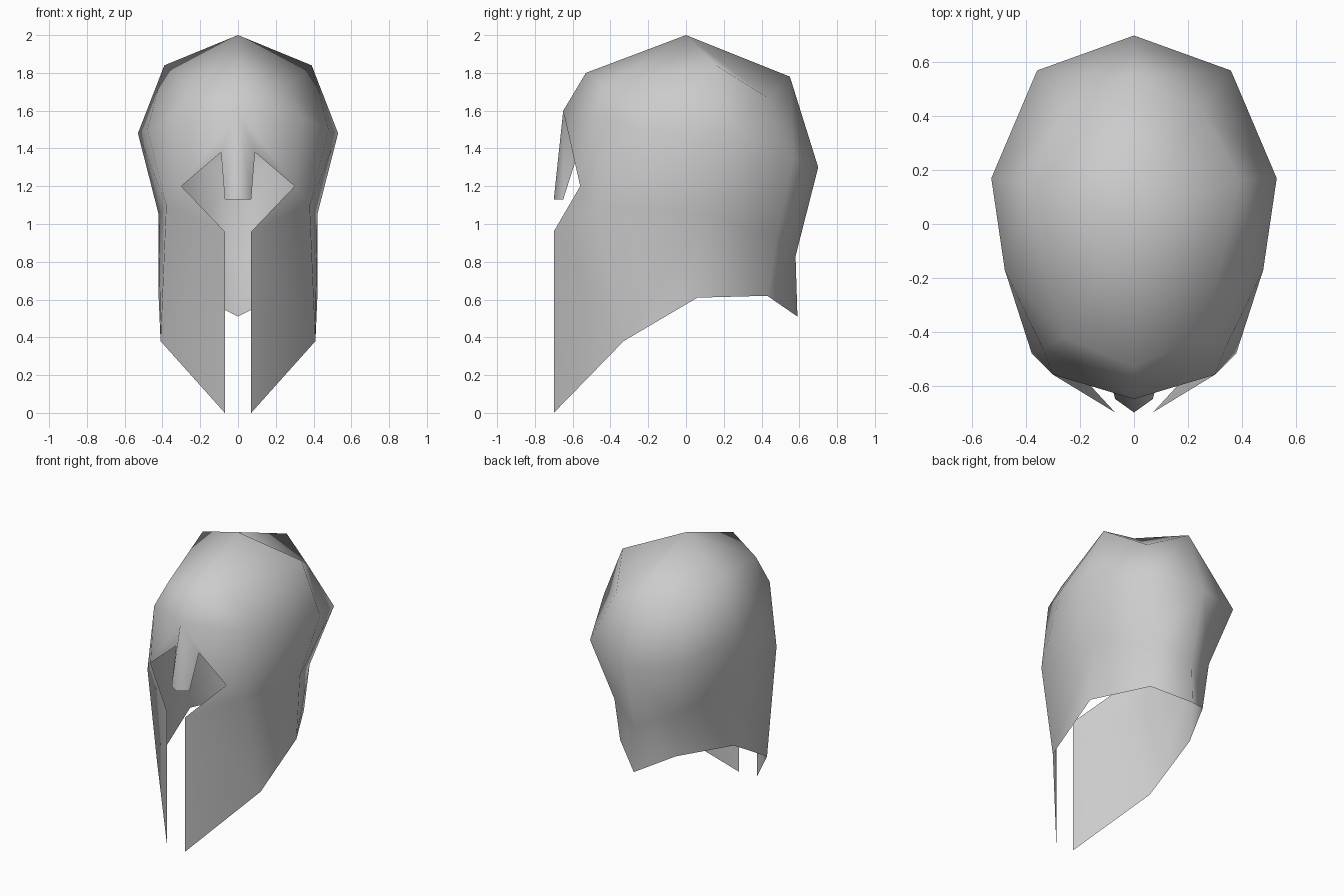
import bpy
import bmesh
from mathutils import Vector

if "Cube" in bpy.data.objects:
    bpy.data.objects.remove(bpy.data.objects["Cube"], do_unlink=True)


def make_material(name, color):
    material = bpy.data.materials.new(name)
    material.use_nodes = True
    material.diffuse_color = color
    shader = material.node_tree.nodes["Principled BSDF"]
    shader.inputs["Base Color"].default_value = color
    shader.inputs["Roughness"].default_value = 0.5
    return material


helmet_metal = make_material("plain grey metal", (0.6, 0.6, 0.6, 1))
bm = bmesh.new()


def point(x, y, z):
    return bm.verts.new((x, y, z))


def column(*coordinates):
    return [point(*c) for c in coordinates]


def bridge(first, second):
    """Join two vertical columns with a strip of quads."""
    for i in range(len(first) - 1):
        bm.faces.new((first[i], second[i], second[i + 1], first[i + 1]))


# Bowl and neck guard: vertical columns, each from crown to lower rim
back = column((0, .55, 1.78), (0, .7, 1.3), (0, .58, .83), (0, .59, .51))
rear = column((.25, .43, 1.67), (.36, .57, 1.35), (.23, .48, .93), (.22, .43, .62))
side = column((.39, .16, 1.84), (.53, .17, 1.48), (.42, .1, 1.05), (.42, .06, .61))
temple = column((.26, -.42, 1.73), (.48, -.17, 1.5), (.38, -.48, 1.1), (.41, -.33, .38))
for left, right in ((back, rear), (rear, side), (side, temple)):
    bridge(left, right)

# Crown closing the top of the columns
apex = point(0, 0, 2)
forehead = point(0, -.53, 1.8)
bm.faces.new((apex, back[0], rear[0], side[0]))
bm.faces.new((apex, side[0], temple[0], forehead))

# Brow above the eye opening
brow_middle = point(0, -.65, 1.6)
brow_side = point(.34, -.46, 1.56)
eye_inner = point(.09, -.57, 1.38)
eye_outer = point(.3, -.56, 1.2)
bm.faces.new((forehead, temple[0], brow_side, brow_middle))
bm.faces.new((temple[0], temple[1], brow_side))
bm.faces.new((brow_middle, brow_side, eye_outer, eye_inner))
bm.faces.new((brow_side, temple[1], temple[2], eye_outer))

# Nose guard
nose_edge = point(.07, -.65, 1.13)
nose_tip = point(0, -.7, 1.13)
bm.faces.new((brow_middle, eye_inner, nose_edge, nose_tip))

# Cheek guard
cheek_top = point(.07, -.7, .96)
cheek_tip = point(.07, -.7, 0)
bm.faces.new((cheek_top, eye_outer, temple[2]))
bm.faces.new((cheek_top, temple[2], temple[3], cheek_tip))

# Turn the sheet outwards
bmesh.ops.recalc_face_normals(bm, faces=bm.faces)
bm.normal_update()
if apex.normal.dot(Vector((0, 0, 1))) < 0:
    bmesh.ops.reverse_faces(bm, faces=bm.faces)

mesh = bpy.data.meshes.new("helmet_shell")
bm.to_mesh(mesh)
bm.free()
mesh.materials.append(helmet_metal)
helmet_shell = bpy.data.objects.new("helmet_shell", mesh)
bpy.context.collection.objects.link(helmet_shell)

# Other half of the helmet
mirror = helmet_shell.modifiers.new("mirror", "MIRROR")
mirror.use_axis[0] = True
mirror.use_clip = True
mirror.merge_threshold = 0.001

for polygon in mesh.polygons:
    polygon.use_smooth = True
